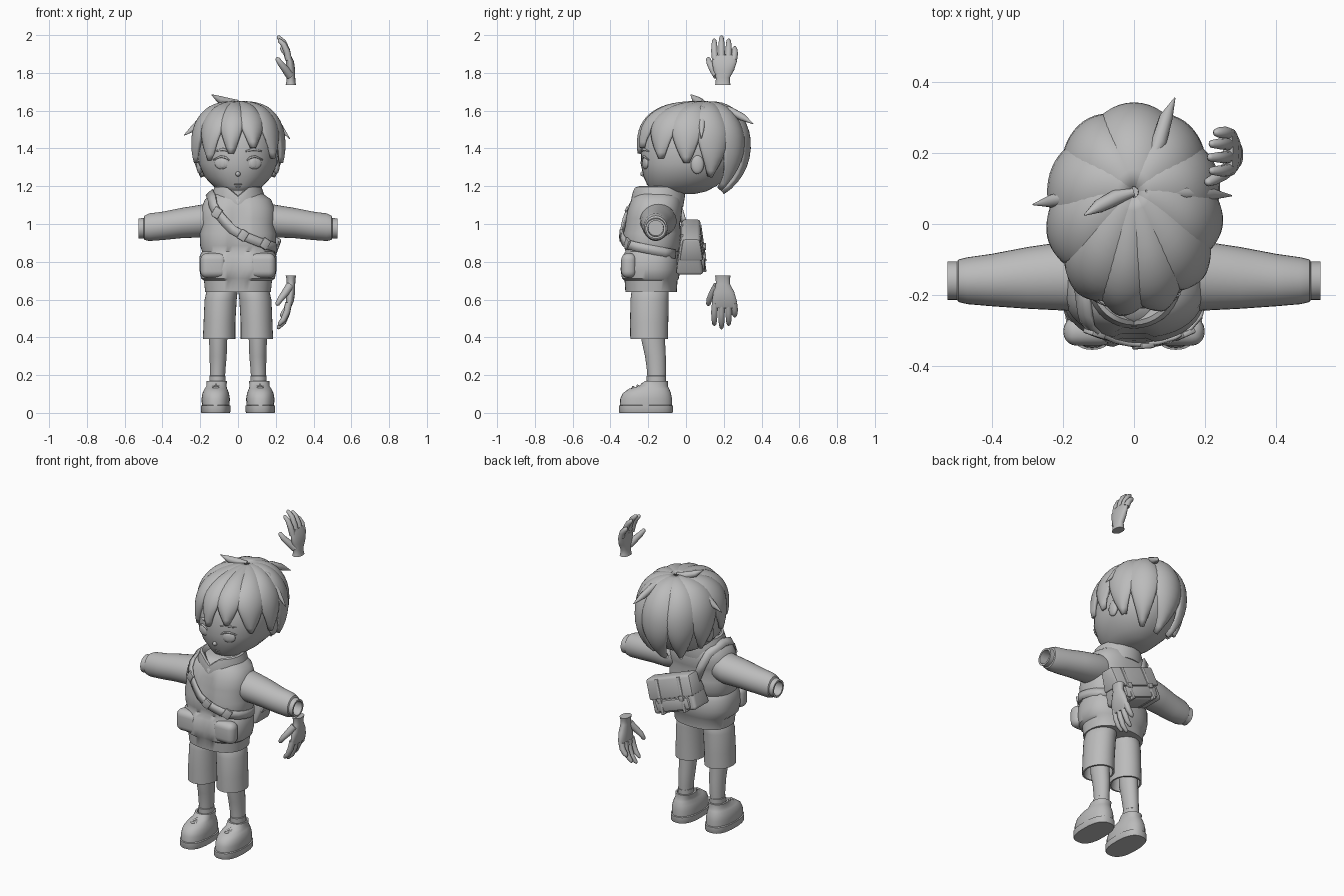
import bpy, bmesh, math
from mathutils import Vector, Matrix

grey = bpy.data.materials.new("plain grey")
grey.diffuse_color = (0.5, 0.5, 0.5, 1)


def finish(name, bm, angle=40, solid=0):
    bmesh.ops.recalc_face_normals(bm, faces=bm.faces)
    me = bpy.data.meshes.new(name)
    bm.to_mesh(me)
    bm.free()
    ob = bpy.data.objects.new(name, me)
    bpy.context.collection.objects.link(ob)
    me.materials.append(grey)
    if solid:
        mod = ob.modifiers.new("thickness", 'SOLIDIFY')
        mod.thickness, mod.offset = solid, 0
    bpy.ops.object.select_all(action='DESELECT')
    ob.select_set(True)
    bpy.context.view_layer.objects.active = ob
    bpy.ops.object.shade_smooth_by_angle(angle=math.radians(angle))
    return ob


def skin(bm, rows, closed=True):
    """Bridge rows of points with quads."""
    vs = [[bm.verts.new(p) for p in r] for r in rows]
    n = len(vs[0])
    for a, b in zip(vs, vs[1:]):
        for i in range(n if closed else n - 1):
            j = (i + 1) % n
            bm.faces.new((a[i], a[j], b[j], b[i]))
    if closed:
        bm.faces.new(vs[0])
        bm.faces.new(vs[-1])


def spow(v, e):
    return math.copysign(abs(v) ** e, v)


def oval(cx, cy, h, rx, ry, n=32, e=2.0):
    angs = [2 * math.pi * i / n for i in range(n)]
    return [Vector((cx + rx * spow(math.cos(a), 2 / e), cy + ry * spow(math.sin(a), 2 / e), h)) for a in angs]


def loft(name, rings, e=2.0, n=32, side=1, along_x=False, tweak=None, angle=40):
    rows = [oval(*r, n=n, e=e) for r in rings]
    if along_x:
        rows = [[Vector((p.z, p.x, p.y)) for p in r] for r in rows]
    rows = [[Vector((p.x * side, p.y, p.z)) for p in r] for r in rows]
    if tweak:
        rows = [[tweak(p) for p in r] for r in rows]
    bm = bmesh.new()
    skin(bm, rows)
    return finish(name, bm, angle)


def tube(name, pts, radii, n=12):
    pts = [Vector(p) for p in pts]
    rows = []
    for i, p in enumerate(pts):
        t = (pts[min(i + 1, len(pts) - 1)] - pts[max(i - 1, 0)]).normalized()
        u = t.cross(Vector((0, 1, 0.01))).normalized()
        v = t.cross(u)
        rows.append([p + radii[i] * (u * math.cos(2 * math.pi * k / n) +
                                     v * math.sin(2 * math.pi * k / n)) for k in range(n)])
    bm = bmesh.new()
    skin(bm, rows)
    return finish(name, bm, 60)


def box(name, loc, size, mat=Matrix(), bevel=0.01, seg=2, taper=1.0):
    bm = bmesh.new()
    bmesh.ops.create_cube(bm, size=1)
    for v in bm.verts:
        if v.co.z > 0:
            v.co.y *= taper
    bm.transform(mat @ Matrix.Translation(loc) @ Matrix.Diagonal((*size, 1)))
    bmesh.ops.bevel(bm, geom=bm.edges[:], offset=bevel, segments=seg, affect='EDGES', profile=0.5)
    return finish(name, bm)


def ball(name, loc, size, rz=0):
    bm = bmesh.new()
    bmesh.ops.create_uvsphere(bm, u_segments=24, v_segments=14, radius=1,
                              matrix=Matrix.Translation(loc) @ Matrix.Rotation(rz, 4, 'Z') @ Matrix.Diagonal((*size, 1)))
    return finish(name, bm, 60)


# head and face
loft("head", [(0, -.03, 1.16, .03, .08), (0, -.04, 1.172, .09, .145), (0, -.02, 1.2, .13, .18),
              (0, 0, 1.25, .178, .225), (0, .015, 1.32, .208, .255), (0, .025, 1.4, .212, .262),
              (0, .03, 1.5, .2, .25), (0, .04, 1.57, .15, .2), (0, .05, 1.62, .05, .08)], e=2.2, n=40, angle=80)
ball("nose", (0, -.226, 1.265), (.013, .016, .014))
for z, y, w in ((1.211, -.199, .026), (1.199, -.192, .019)):
    ball("lip", (0, y, z), (w, .01, .006))
for s in (-1, 1):
    ball("eye", (s * .086, -.215, 1.322), (.04, .013, .032), s * .3)
    ball("iris", (s * .084, -.222, 1.322), (.022, .008, .026), s * .3)
    tube("upper_lid", [(s * .045, -.234, 1.335), (s * .065, -.231, 1.352), (s * .09, -.222, 1.357),
                       (s * .13, -.197, 1.34)], [.003, .006, .006, .003], 8)
    tube("eyebrow", [(s * .04, -.234, 1.385), (s * .08, -.223, 1.395), (s * .125, -.196, 1.385)],
         [.004, .008, .003], 8)
    ball("ear", (s * .203, .06, 1.315), (.018, .035, .05))


# hair locks radiating from the crown
def lock(az, half, end, rows=16, cols=11):
    grid = []
    for i in range(rows + 1):
        t = i / rows
        th = math.radians(2 + (end - 2) * t)
        w = half * (1 if t < .55 else 1 - .93 * ((t - .55) / .45) ** 1.6)
        c = math.cos(th)
        up = max(c, 0)
        hz, hr = (spow(c, .87), math.sin(th) ** .87) if c > 0 else (c, math.sin(th))
        row = []
        for k in range(cols):
            s = 2 * k / (cols - 1) - 1
            a = math.radians(az + s * w)
            r = .95 + .055 * (1 - s * s) * min(1, 3 * t)
            row.append(Vector((.24 * r * hr * math.cos(a),
                               .04 + .05 * up ** 5 + .29 * r * hr * math.sin(a),
                               1.415 + r * hz * (.235 if c > 0 else .29))))
        grid.append(row)
    bm = bmesh.new()
    skin(bm, grid, closed=False)
    finish("hair_lock", bm, 60, .024)


for az, half, end in ((-99, 17, 98), (-70, 19, 92), (-130, 20, 105), (-38, 20, 103), (-8, 19, 108),
                      (-165, 21, 108), (22, 19, 124), (160, 21, 124), (52, 19, 142), (128, 19, 142), (90, 24, 148)):
    lock(az, half, end)
for pts in ([(0, .09, 1.645), (-.05, .075, 1.645), (-.1, .05, 1.66), (-.14, .025, 1.685)],
            [(.04, .16, 1.62), (.07, .23, 1.6), (.09, .3, 1.565), (.115, .355, 1.53)],
            [(.03, .09, 1.64), (.14, .088, 1.605), (.21, .085, 1.53), (.275, .08, 1.45)],
            [(-.05, .09, 1.635), (-.16, .08, 1.58), (-.23, .065, 1.51), (-.285, .055, 1.47)]):
    tube("stray_lock", pts, [.012, .022, .019, .002])

# padded vest with a sunken front panel
torso = [(0, -.185, .64, .174, .136), (0, -.185, .70, .18, .14), (0, -.19, .712, .195, .152),
         (0, -.19, .76, .205, .16), (0, -.185, .83, .203, .155), (0, -.185, .855, .19, .142),
         (0, -.18, .885, .2, .152), (0, -.18, .95, .203, .155), (0, -.178, 1.0, .195, .145),
         (0, -.173, 1.03, .2, .148), (0, -.165, 1.08, .195, .145), (0, -.158, 1.13, .175, .132),
         (0, -.155, 1.165, .125, .11), (0, -.155, 1.18, .07, .07)]
loft("vest", torso, e=2.4, n=56,
     tweak=lambda p: p + Vector((0, .012 if abs(p.x) < .055 and p.y < -.24 and .705 < p.z < 1.1 else 0, 0)))
loft("collar", [(0, -.15, 1.09, .155, .135), (0, -.15, 1.15, .14, .145), (0, -.15, 1.195, .125, .135),
                (0, -.15, 1.2, .113, .122), (0, -.15, 1.185, .1, .105), (0, -.145, 1.1, .08, .085)],
     n=40, tweak=lambda p: p - Vector((0, 0, .05 * max(0, 1 - abs(p.x) / .06) if p.y < -.15 else 0)))
tube("neck", [(0, -.13, 1.05), (0, -.1, 1.14), (0, -.05, 1.24)], [.08, .075, .08], 24)

# limbs, pockets and footwear, mirrored
for s in (-1, 1):
    box("pocket", (s * .128, -.303, .78), (.142, .08, .132), Matrix(), .036, 5)
    loft("sleeve", [(-.15, 1.03, .12, .09, .09), (-.147, 1.015, .2, .097, .086), (-.152, 1.005, .3, .087, .08),
                    (-.158, .99, .4, .074, .075), (-.16, .983, .47, .066, .073), (-.16, .98, .495, .06, .064),
                    (-.16, .978, .499, .054, .055), (-.16, .975, .526, .054, .053), (-.16, .975, .526, .042, .042),
                    (-.16, .978, .45, .04, .04)], side=s, along_x=True)
    loft("shorts_leg", [(.08, -.19, .67, .072, .085), (.084, -.19, .645, .082, .098), (.092, -.193, .6, .085, .101),
                        (.098, -.195, .48, .084, .101), (.1, -.195, .39, .086, .1), (.1, -.195, .39, .076, .09),
                        (.1, -.19, .47, .07, .085)], side=s)
    loft("leg", [(.105, -.175, .5, .05, .063), (.105, -.173, .38, .048, .062), (.105, -.162, .3, .045, .055),
                 (.108, -.156, .22, .041, .05), (.11, -.156, .1, .038, .045)], side=s)
    loft("sock", [(.109, -.157, .14, .043, .051), (.109, -.157, .195, .043, .051),
                  (.109, -.157, .2, .038, .046)], side=s)
    loft("sole", [(.118, -.212, 0, .075, .14), (.118, -.212, .006, .078, .143),
                  (.118, -.212, .038, .078, .143), (.118, -.212, .042, .07, .134)], e=2.5, side=s)
    loft("shoe", [(.118, -.212, .036, .073, .138), (.118, -.211, .075, .075, .137), (.118, -.207, .105, .07, .127),
                  (.117, -.195, .128, .06, .106), (.114, -.172, .142, .053, .076), (.112, -.158, .168, .054, .062),
                  (.112, -.158, .168, .044, .052), (.112, -.158, .15, .04, .048)], e=2.3, side=s)
    for y, z in ((-.275, .136), (-.25, .143), (-.226, .151)):
        tube("lace", [(s * .078, y + .012, z - .012), (s * .117, y - .006, z), (s * .156, y + .012, z - .012)],
             [.005, .007, .005], 8)

# bag slung low across the back
tilt = Matrix.Translation((.045, .02, .873)) @ Matrix.Rotation(math.radians(20), 4, 'Y')
box("bag", (0, 0, 0), (.305, .145, .2), tilt, .018, 3, .65)
box("bag_flap", (0, .008, .045), (.32, .13, .125), tilt, .014, 2, .7)
box("bag_pocket", (0, .055, -.055), (.24, .05, .07), tilt, .012)
for x in (-.08, .08):
    box("bag_band", (x, .006, .0), (.022, .165, .206), tilt, .005, 2, .66)
    box("bag_buckle", (x, .08, -.02), (.032, .012, .03), tilt, .003)


# shoulder strap following the vest
def on_vest(deg, z, off=.007):
    a, b = next((p, q) for p, q in zip(torso, torso[1:]) if p[2] <= z <= q[2])
    f = (z - a[2]) / (b[2] - a[2])
    cy, rx, ry = [a[i] + f * (b[i] - a[i]) for i in (1, 3, 4)]
    c, s = math.cos(math.radians(deg)), math.sin(math.radians(deg))
    k = (abs(c) ** 2.4 + abs(s) ** 2.4) ** (-1 / 2.4)
    return Vector((c * k * (rx + off), cy + s * k * (ry + off), z))


path = [Vector((-.07, .0, .97)), on_vest(115, 1.05), on_vest(130, 1.13), Vector((-.15, -.16, 1.165))]
path += [on_vest(d, z) for d, z in ((-138, 1.135), (-130, 1.1), (-121, 1.06), (-109, 1.01), (-98, .97), (-86, .945),
                                    (-74, .925), (-60, .905), (-45, .89), (-30, .88), (-12, .87), (8, .86),
                                    (28, .85), (50, .84))]
rows = []
for i, p in enumerate(path):
    t = (path[min(i + 1, len(path) - 1)] - path[max(i - 1, 0)]).normalized()
    out = p - Vector((0, -.17, min(p.z, 1.0)))
    w = t.cross(out).normalized() * .024
    rows.append([p - w, p + w])
bm = bmesh.new()
skin(bm, rows, closed=False)
finish("shoulder_strap", bm, 40, .012)
for d, z in ((-121, 1.06), (-83, .94), (-50, .895)):
    p = on_vest(d, z, .01)
    box("strap_buckle", (0, 0, 0), (.045, .016, .056),
        Matrix.Translation(p) @ Matrix.Rotation(math.radians(d + 90) * .6, 4, 'Z') @
        Matrix.Rotation(math.radians(32), 4, 'Y'), Matrix() and .005)

# two loose hands, one pointing up and one pointing down
for s in (1, -1):
    def Z(z):
        return z if s > 0 else .727 - (z - 1.735) * 1.08
    loft("palm", [(.28, .195, Z(1.735), .028, .041), (.28, .195, Z(1.75), .024, .038),
                  (.28, .195, Z(1.775), .023, .037), (.278, .2, Z(1.815), .025, .055),
                  (.275, .203, Z(1.86), .021, .066), (.265, .203, Z(1.895), .014, .063)], e=2.3)
    for y, tip, x in ((.15, 1.98, .215), (.188, 1.997, .21), (.226, 1.98, .215), (.258, 1.94, .228)):
        d = tip - 1.88
        tube("finger", [(.268, .203 + (y - .203) * .9, Z(1.87)), (.258, y, Z(1.88 + d * .35)),
                        (.24, y, Z(1.88 + d * .72)), (x + .004, y, Z(tip - .008)), (x, y, Z(tip))],
             [.018, .017, .015, .011, .004])
    tube("thumb", [(.275, .165, Z(1.785)), (.25, .142, Z(1.82)), (.225, .125, Z(1.85)),
                   (.208, .118, Z(1.875)), (.205, .117, Z(1.882))], [.022, .02, .016, .012, .004])
